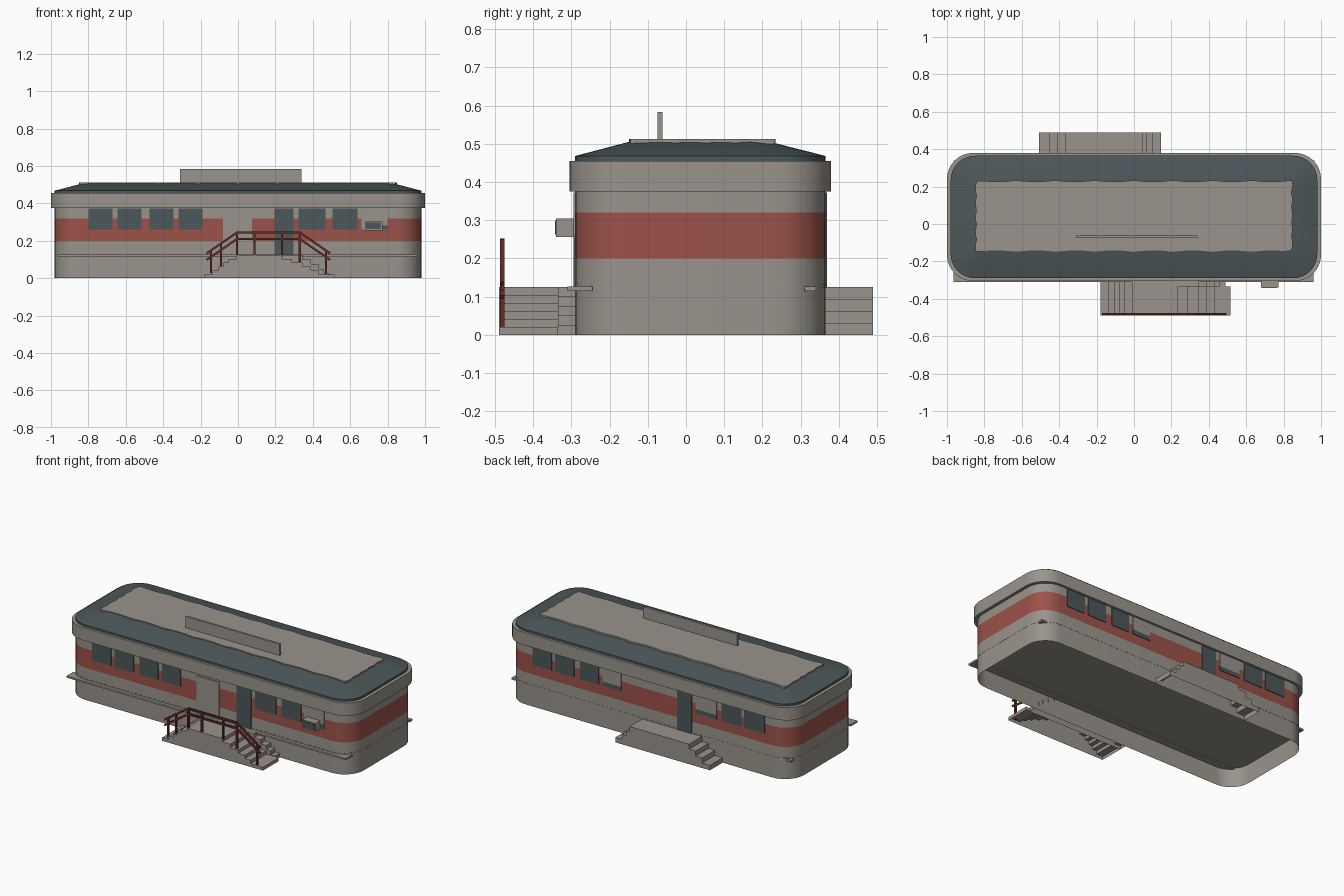
import bpy, bmesh, math
from mathutils import Vector

if "Cube" in bpy.data.objects:
    bpy.data.objects.remove(bpy.data.objects["Cube"])


def material(name, rgb):
    m = bpy.data.materials.new(name)
    m.diffuse_color = (*rgb, 1)
    m.use_nodes = True
    m.node_tree.nodes["Principled BSDF"].inputs["Base Color"].default_value = m.diffuse_color
    return m


GREY = material("warm_grey", (0.32, 0.295, 0.26))
DARK = material("dark_slate", (0.072, 0.095, 0.10))
RED = material("brick_red", (0.33, 0.085, 0.066))
RAIL = material("dark_red", (0.12, 0.025, 0.022))


def make(name, bm, mats, smooth=False):
    bmesh.ops.recalc_face_normals(bm, faces=bm.faces)
    me = bpy.data.meshes.new(name)
    bm.to_mesh(me)
    bm.free()
    for m in mats:
        me.materials.append(m)
    ob = bpy.data.objects.new(name, me)
    bpy.context.collection.objects.link(ob)
    if smooth:
        bpy.ops.object.select_all(action='DESELECT')
        ob.select_set(True)
        bpy.context.view_layer.objects.active = ob
        bpy.ops.object.shade_smooth_by_angle(angle=math.radians(25))
    return ob


def box(name, x0, x1, y0, y1, z0, z1, mat):
    bm = bmesh.new()
    bmesh.ops.create_cube(bm, size=1)
    for v in bm.verts:
        v.co = ((x0 + x1) / 2 + v.co.x * (x1 - x0),
                (y0 + y1) / 2 + v.co.y * (y1 - y0),
                (z0 + z1) / 2 + v.co.z * (z1 - z0))
    return make(name, bm, [mat])


def rounded(hx, y0, y1, r, n=8):
    """Rounded rectangle outline, counter-clockwise."""
    pts = []
    for cx, cy, a0 in ((hx - r, y1 - r, 0), (-hx + r, y1 - r, 90),
                       (-hx + r, y0 + r, 180), (hx - r, y0 + r, 270)):
        for i in range(n + 1):
            a = math.radians(a0 + 90 * i / n)
            pts.append((cx + r * math.cos(a), cy + r * math.sin(a)))
    return pts


def loft(name, rings, mats, bottom=True, top=True, rule=None, smooth=True):
    """Stack of outlines (points, z) joined by side faces."""
    bm = bmesh.new()
    loops = [[bm.verts.new((x, y, z)) for x, y in pts] for pts, z in rings]
    n = len(loops[0])
    for k in range(len(loops) - 1):
        a, b = loops[k], loops[k + 1]
        for i in range(n):
            j = (i + 1) % n
            f = bm.faces.new((a[i], a[j], b[j], b[i]))
            if rule:
                f.material_index = rule(f.calc_center_median().z)
    if bottom:
        bm.faces.new(loops[0][::-1])
    if top:
        bm.faces.new(loops[-1])
    return make(name, bm, mats, smooth)


# Walls with the red stripe, open underneath, and the raised floor
wall = rounded(0.98, -0.29, 0.365, 0.13)
loft("walls", [(wall, z) for z in (0, 0.2, 0.32, 0.455)], [GREY, RED],
     bottom=False, rule=lambda z: 1 if 0.2 < z < 0.32 else 0)
loft("floor", [(rounded(0.981, -0.291, 0.366, 0.13), z) for z in (0.122, 0.133)], [GREY])

# Fascia band and sloped roof
band = rounded(1.0, -0.305, 0.38, 0.14)
loft("fascia", [(band, 0.375), (band, 0.455)], [GREY])
loft("roof", [(wall, 0.45), (wall, 0.468),
              (rounded(0.82, -0.13, 0.20, 0.04), 0.51)], [DARK])


# Roof deck with a gently wavy edge
def wavy(hx, y0, y1, n=48, m=18):
    def w(t):
        return 0.008 * abs(math.sin(t * 15)) - 0.004
    p = [(-hx + 2 * hx * i / n, y0 + w(-hx + 2 * hx * i / n)) for i in range(n)]
    p += [(hx + w(i / m), y0 + (y1 - y0) * i / m) for i in range(m)]
    p += [(hx - 2 * hx * i / n, y1 - w(hx - 2 * hx * i / n)) for i in range(n)]
    p += [(-hx - w(i / m), y1 - (y1 - y0) * i / m) for i in range(m)]
    return p


deck = wavy(0.845, -0.145, 0.23)
loft("roof_deck", [(deck, 0.499), (deck, 0.512)], [GREY], smooth=False)
box("roof_sign_board", -0.31, 0.34, -0.075, -0.062, 0.51, 0.583, GREY)

# Windows and doors: the back repeats the front turned half round
WINDOWS = [(-0.80, -0.67), (-0.645, -0.515), (-0.473, -0.345), (-0.318, -0.19),
           (0.324, 0.468), (0.505, 0.64), (0.66, 0.80)]
T = 0.004
for i, (a, b) in enumerate(WINDOWS):
    # front side
    if i == 6:
        box("front_vent_panel", a, b, -0.29 - T, -0.289, 0.26, 0.373, GREY)
        box("front_vent_glass", 0.77, b, -0.292 - T, -0.289, 0.26, 0.283, DARK)
    else:
        box(f"front_window_{i}", a, b, -0.29 - T, -0.289, 0.26, 0.372, DARK)
    # back side, two windows mostly boarded up
    if i in (3, 4):
        box(f"back_board_{i}", -b, -a, 0.364, 0.365 + T, 0.287, 0.373, GREY)
        box(f"back_window_{i}", -b, -a, 0.364, 0.365 + T, 0.26, 0.287, DARK)
    else:
        box(f"back_window_{i}", -b, -a, 0.364, 0.365 + T, 0.26, 0.372, DARK)
box("front_side_door", 0.195, 0.297, -0.29 - T, -0.289, 0.125, 0.372, DARK)
box("back_door", -0.297, -0.195, 0.364, 0.365 + T, 0.125, 0.372, DARK)
box("front_main_door", -0.08, 0.075, -0.291 - T, -0.289, 0.125, 0.358, GREY)

# Air conditioner
box("air_conditioner", 0.68, 0.773, -0.34, -0.285, 0.256, 0.305, GREY)
box("air_conditioner_grille", 0.685, 0.765, -0.343, -0.339, 0.262, 0.299, DARK)

# Ledges; the back one only shows at the rounded corners
box("front_ledge", -0.965, 0.96, -0.31, -0.245, 0.115, 0.126, GREY)
box("back_ledge", -0.965, 0.965, 0.31, 0.34, 0.115, 0.126, GREY)


# Stairs: stepped profile, open underneath
def stairs(name, up, down, y0, y1, h=0.125):
    prof = []
    z = 0
    for x in up:
        prof.append((x, z))
        z += h / len(up)
        prof.append((x, z))
    z = h
    for x in down:
        prof.append((x, z))
        z -= h / len(down)
        prof.append((x, max(z, 0)))
    bm = bmesh.new()
    a = [bm.verts.new((x, y0, z)) for x, z in prof]
    b = [bm.verts.new((x, y1, z)) for x, z in prof]
    for i in range(len(prof) - 1):
        bm.faces.new((a[i], a[i + 1], b[i + 1], b[i]))
    bm.faces.new(a)
    bm.faces.new(b[::-1])
    return make(name, bm, [GREY])


stairs("front_stairs", (-0.18, -0.135, -0.105, -0.078, -0.05, -0.01),
       (0.235, 0.29, 0.345, 0.39, 0.43, 0.515), -0.49, -0.335)
stairs("front_landing", (-0.18, -0.135, -0.105, -0.078, -0.05, -0.01),
       (0.345, 0.39, 0.43, 0.46, 0.49), -0.335, -0.289)
stairs("back_stairs", (-0.508, -0.455, -0.41, -0.365),
       (0.045, 0.07, 0.10, 0.144), 0.364, 0.49)


# Handrail along the front stairs
def bar(name, p, q, w=0.011):
    p, q = Vector(p), Vector(q)
    d = q - p
    bm = bmesh.new()
    bmesh.ops.create_cube(bm, size=1)
    rot = d.to_track_quat('Z', 'Y')
    for v in bm.verts:
        v.co = (p + q) / 2 + rot @ Vector((v.co.x * w, v.co.y * w, v.co.z * (d.length + w * 0.6)))
    return make(name, bm, [RAIL])


Y = -0.481
RAILS = [(-0.165, 0.135), (-0.005, 0.245), (0.33, 0.245), (0.49, 0.135)]
for drop, label in ((0, "top"), (0.035, "middle")):
    for i in range(3):
        (xa, za), (xb, zb) = RAILS[i], RAILS[i + 1]
        bar(f"{label}_rail_{i}", (xa, Y, za - drop), (xb, Y, zb - drop))
for i, (x, z0, z1) in enumerate([(-0.145, 0.03, 0.145), (-0.09, 0.07, 0.185),
                                 (-0.005, 0.12, 0.245), (0.088, 0.12, 0.245),
                                 (0.235, 0.12, 0.245), (0.33, 0.09, 0.245),
                                 (0.47, 0.02, 0.145)]):
    bar(f"rail_post_{i}", (x, Y, z0), (x, Y, z1))
